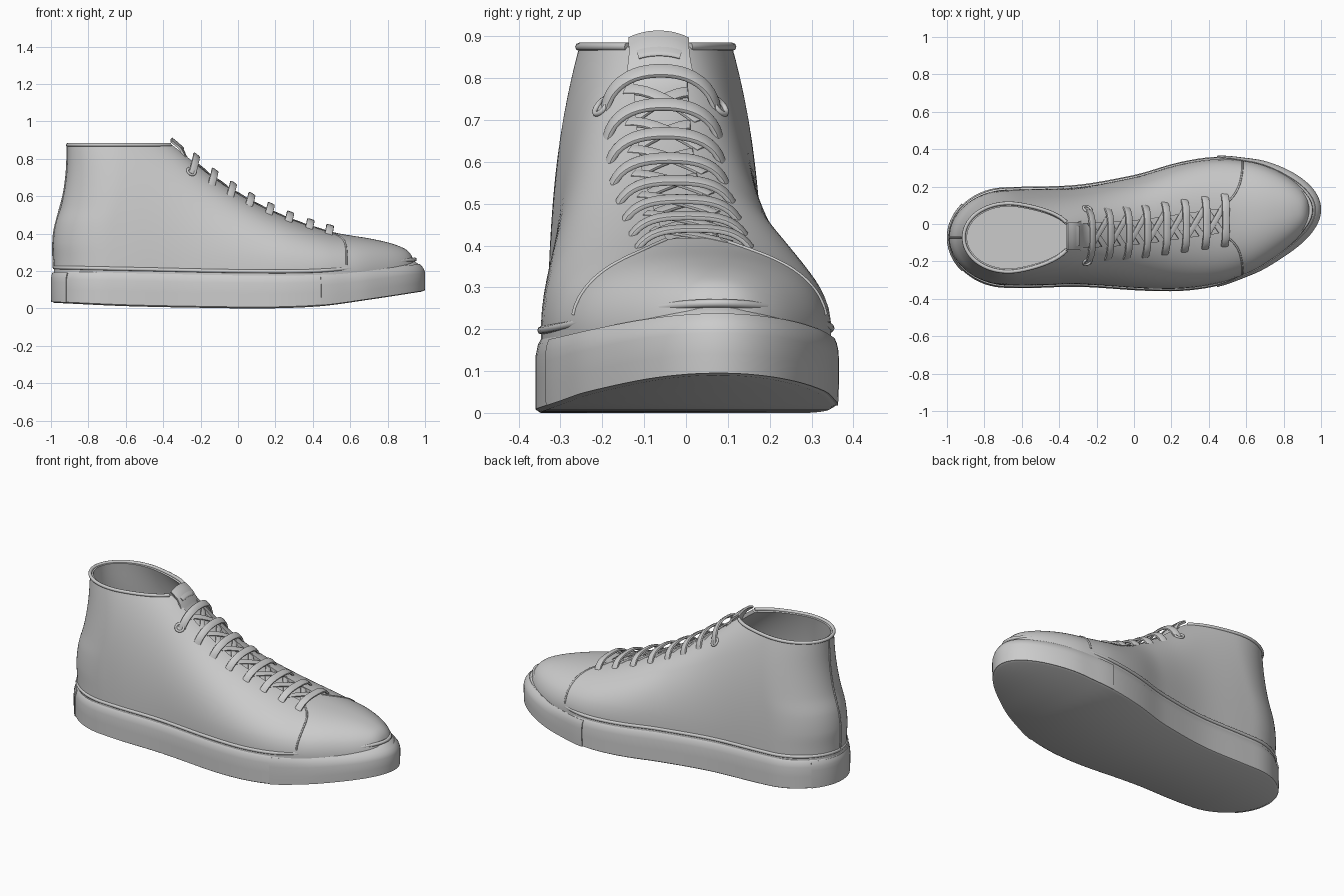
import bpy, bmesh, math
from mathutils import Vector

if "Cube" in bpy.data.objects:
    bpy.data.objects.remove(bpy.data.objects["Cube"])

N = 128      # points around each ring
P = 2.2      # roundness of the upper's cross-section
BASE = 0.2   # height where the upper meets the sole

# Shape curves as (position, value) knots
BODY = [(-1, .245), (-.6, .258), (-.3, .26), (0, .295), (.25, .332), (.45, .332), (.6, .3), (.8, .245), (1, .21)]
CENTRE = [(-1, -.072), (-.5, -.07), (0, -.046), (.2, -.02), (.4, .008), (.6, .035), (.8, .062), (1, .078)]
RIDGE = [(-1, 1.37), (-.6, 1.07), (-.335, .875), (-.14, .715), (.05, .59), (.27, .485), (.5, .41),
         (.75, .365), (.88, .325), (.93, .28), (.95, .2)]
HEEL = [(.15, -.985), (.25, -.985), (.35, -.988), (.45, -.975), (.55, -.945), (.65, -.925), (.75, -.914), (.9, -.91)]
SOLE_LOW = [(-1, .03), (-.6, .012), (-.1, .002), (.15, 0), (.45, .012), (.7, .045), (1, .09)]
SOLE_TOP = [(-1, .215), (-.5, .205), (0, .195), (.4, .196), (.65, .215), (.85, .24), (1, .258)]
SOLE_INSET = [(0, .012), (.04, 0), (.4, 0), (.7, 0), (.85, .006), (.95, .018), (1, .03)]


def curve_at(k, x):
    x = min(max(x, k[0][0]), k[-1][0])
    i = next(j for j in range(len(k) - 1) if x <= k[j + 1][0])

    def slope(j):
        a, b = k[max(j - 1, 0)], k[min(j + 1, len(k) - 1)]
        return (b[1] - a[1]) / (b[0] - a[0])
    (x0, y0), (x1, y1) = k[i], k[i + 1]
    h = x1 - x0
    t = (x - x0) / h
    return ((2*t**3 - 3*t*t + 1) * y0 + (t**3 - 2*t*t + t) * h * slope(i)
            + (3*t*t - 2*t**3) * y1 + (t**3 - t*t) * h * slope(i + 1))


def rounded(s):
    s = min(max(s, 0), 1)
    return math.sqrt(1 - (1 - s) ** 2)


def smooth(s):
    s = min(max(s, 0), 1)
    return s * s * (3 - 2 * s)


def finish(ob, angle=35):
    bpy.ops.object.select_all(action='DESELECT')
    ob.select_set(True)
    bpy.context.view_layer.objects.active = ob
    for m in list(ob.modifiers):
        bpy.ops.object.modifier_apply(modifier=m.name)
    bpy.ops.object.shade_smooth_by_angle(angle=math.radians(angle))
    return ob


def loft(name, rows, closed=True, caps=False, thick=0):
    """Skin rows of points; caps are strips between mirrored points of a row."""
    bm = bmesh.new()
    vs = [[bm.verts.new(p) for p in r] for r in rows]
    n = len(rows[0])
    for a, b in zip(vs, vs[1:]):
        for i in range(n if closed else n - 1):
            j = (i + 1) % n
            bm.faces.new((a[i], a[j], b[j], b[i]))
    if caps:
        for row, flip in ((vs[0], True), (vs[-1], False)):
            for i in range(n // 2):
                f = list(dict.fromkeys((row[i], row[i + 1], row[n - i - 1], row[(n - i) % n])))
                bm.faces.new(f[::-1] if flip else f)
    me = bpy.data.meshes.new(name)
    bm.to_mesh(me)
    bm.free()
    ob = bpy.data.objects.new(name, me)
    bpy.context.collection.objects.link(ob)
    if thick:
        m = ob.modifiers.new("thickness", 'SOLIDIFY')
        m.thickness, m.offset = thick, -1
    return ob


def tube(name, pts, radius, closed=False):
    cu = bpy.data.curves.new(name, 'CURVE')
    cu.dimensions, cu.resolution_u = '3D', 4
    cu.bevel_depth, cu.bevel_resolution, cu.use_fill_caps = radius, 2, True
    sp = cu.splines.new('BEZIER')
    sp.bezier_points.add(len(pts) - 1)
    for b, p in zip(sp.bezier_points, pts):
        b.co = p
        b.handle_left_type = b.handle_right_type = 'AUTO'
    sp.use_cyclic_u = closed
    bpy.context.collection.objects.link(bpy.data.objects.new(name, cu))


# Sole
def sole_point(a, f, out=0.0):
    c = math.cos(a)
    inset = curve_at(SOLE_INSET, f) - out
    inset += .035 * smooth((c - .4) / .6) * max(0, (f - .6) / .4) ** 1.5
    x = (.995 - inset) * c
    w = (curve_at(BODY, x) + .013 - inset) * rounded((1 - c) / .35) * rounded((1 + c) / .3)
    y = curve_at(CENTRE, x) + math.copysign(w, math.sin(a))
    lo, hi = curve_at(SOLE_LOW, c), curve_at(SOLE_TOP, c)
    return (x, y, lo + f * (hi - lo))


angles = [2 * math.pi * i / N for i in range(N)]
finish(loft("sole", [[sole_point(a, f) for a in angles] for f, _ in SOLE_INSET], caps=True))

# Toe bumper and heel patch wrapped over the sole wall
for name, mid, half in (("toe_bumper", 0, math.acos(.445)), ("heel_patch", math.pi, math.acos(.92))):
    arc = [mid + half * (i / 32 - 1) for i in range(65)]
    rows = [[sole_point(a, f, .005) for a in arc] for f in (.03, .3, .6, .72, .82, .88)]
    finish(loft(name, rows, closed=False, thick=.012))

# Welt around the sole's top edge
welt = []
for a in angles:
    x, y, z = sole_point(a, 1, .016)
    welt.append((x, y, z + .004))
tube("welt", welt, .010, True)


# Upper: horizontal slices from the sole to the collar
def upper_ring(xt):
    z = curve_at(RIDGE, xt)
    xh = curve_at(HEEL, z)
    ring = []
    for i, a in enumerate(angles):
        x = (xt + xh) / 2 + (xt - xh) / 2 * math.cos(a)
        r = min(max((z - BASE) / max(curve_at(RIDGE, x) - BASE, 1e-4), 0), 1)
        w = curve_at(BODY, x) * rounded((.955 - x) / .35) * rounded((x - xh) / .3) * (1 - r ** P) ** (1 / P)
        w = 0 if i in (0, N // 2) else math.copysign(w, math.sin(a))
        ring.append((x, curve_at(CENTRE, x) + w, z))
    return ring


rings = [upper_ring(.95 - 1.285 * (k / 48) ** 1.5) for k in range(49)]
rings.insert(0, [(x, y, .15) for x, y, z in rings[0]])
upper = loft("upper", rings, thick=.018)

# Throat opening cut through the upper
edge = [(-.46 + .93 * i / 16) for i in range(17)]
plan = [(x, curve_at(CENTRE, x) - .064) for x in edge] + [(x, curve_at(CENTRE, x) + .064) for x in edge[::-1]]
cutter = loft("throat_cutter", [[(x, y, z) for x, y in plan] for z in (.3, 1.1)])
bm = bmesh.new()
bm.from_mesh(cutter.data)
bmesh.ops.holes_fill(bm, edges=bm.edges)
bmesh.ops.recalc_face_normals(bm, faces=bm.faces)
bm.to_mesh(cutter.data)
bm.free()
cutter.hide_render = True
cut = upper.modifiers.new("throat", 'BOOLEAN')
cut.operation, cut.object, cut.solver = 'DIFFERENCE', cutter, 'EXACT'
finish(upper)
bpy.data.objects.remove(cutter)

# Collar binding and heel seam
tube("collar_binding", [p for p in rings[-1] if p[0] < -.36 or abs(p[1] - curve_at(CENTRE, p[0])) > .07], .010)
tube("heel_seam", [(curve_at(HEEL, z) - .001, -.072, z) for z in (.22, .3, .4, .5, .6, .7, .8, .87)], .005)


# Points lying on the upper, given x, distance from the centre line and lift
def surface_z(x, dy):
    w = curve_at(BODY, x) * rounded((.955 - x) / .35)
    return BASE + (curve_at(RIDGE, x) - BASE) * (1 - min(abs(dy) / w, 1) ** P) ** (1 / P)


def on_upper(x, dy, lift=0.0):
    e = .004
    n = Vector((-(surface_z(x + e, dy) - surface_z(x - e, dy)) / (2 * e),
                -(surface_z(x, dy + e) - surface_z(x, dy - e)) / (2 * e), 1)).normalized()
    return Vector((x, curve_at(CENTRE, x) + dy, surface_z(x, dy))) + n * lift, n


def ribbon(name, path, width, thick):
    pts = [on_upper(*p) for p in path]
    rows = []
    for i, (p, n) in enumerate(pts):
        t = (pts[min(i + 1, len(pts) - 1)][0] - pts[max(i - 1, 0)][0]).normalized()
        side = t.cross(n).normalized()
        up = side.cross(t)
        row = []
        for k in range(12):
            c, s = math.cos(k * math.pi / 6), math.sin(k * math.pi / 6)
            row.append(p + side * math.copysign(abs(c) ** .6, c) * width / 2
                       + up * math.copysign(abs(s) ** .6, s) * thick / 2)
        rows.append(row)
    ob = loft(name, rows, caps=True)
    bm = bmesh.new()
    bm.from_mesh(ob.data)
    bmesh.ops.recalc_face_normals(bm, faces=bm.faces)
    bm.to_mesh(ob.data)
    bm.free()
    finish(ob, 50)


# Tongue and its blank label
rows = []
for i in range(41):
    x = -.365 + .885 * i / 40
    top = smooth((-.24 - x) / .09)
    rows.append([on_upper(x, q / 6 * (.1 - .035 * top), -.03 + .038 * top)[0] for q in range(-6, 7)])
finish(loft("tongue", rows, closed=False, thick=.012))
ribbon("tongue_label", [(-.318, q * .01, .012) for q in range(-5, 6)], .055, .012)

# Laces: arched bars with crossing diagonals underneath
bars = [-.24, -.14, -.04, .06, .165, .27, .38, .485]
for i, x in enumerate(bars):
    path = [(x, q / 10 * .14, -.008 + .036 * (1 - (q / 10) ** 4)) for q in range(-10, 11)]
    ribbon(f"lace_bar_{i + 1}", path, .042, .015)
for i, (a, b) in enumerate(zip(bars, bars[1:])):
    for s in (-1, 1):
        path = [(a + (b - a) * q / 8, s * .085 * (q / 4 - 1), -.006 + .004 * s) for q in range(9)]
        ribbon(f"lace_cross_{i + 1}_{'left' if s > 0 else 'right'}", path, .032, .010)

for s in (-1, 1):
    side = "left" if s > 0 else "right"
    # Top eyelets
    p, n = on_upper(-.25, s * .14, .002)
    bpy.ops.mesh.primitive_torus_add(major_radius=.022, minor_radius=.007, major_segments=24, minor_segments=8,
                                     location=p, rotation=n.to_track_quat('Z', 'Y').to_euler())
    bpy.context.object.name = "eyelet_" + side
    finish(bpy.context.object, 60)
    # Toe cap seam
    seam = [(.475, .2), (.505, .3), (.54, .43), (.563, .58), (.575, .74), (.58, .88), (.58, .96), (.58, .99)]
    tube("toe_seam_" + side, [on_upper(x, s * f * curve_at(BODY, x), .0)[0] for x, f in seam], .005)
